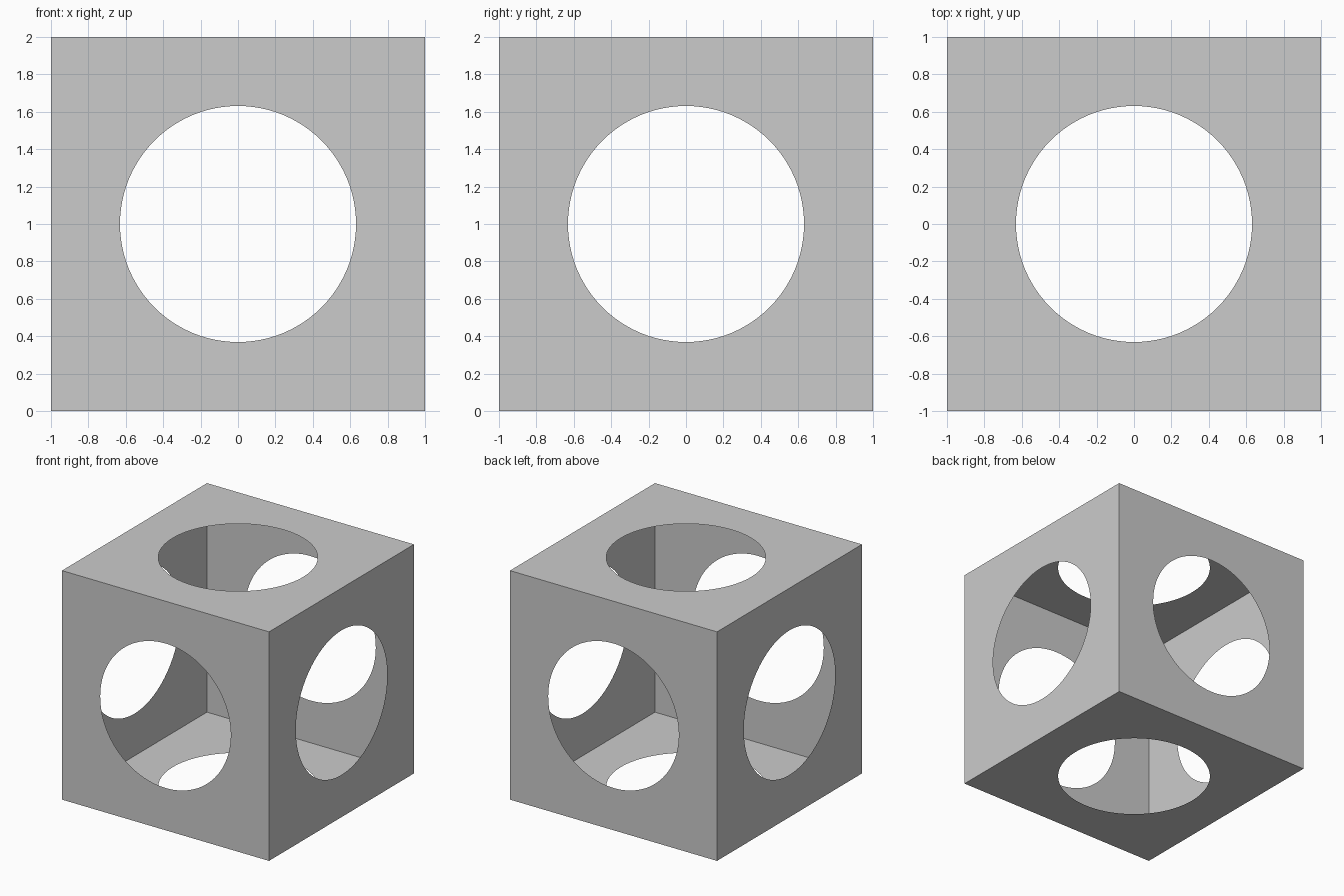
import bpy, bmesh
from math import cos, sin, pi
from mathutils import Matrix, Vector

if "Cube" in bpy.data.objects:
    bpy.data.objects.remove(bpy.data.objects["Cube"])

SEG = 96        # divisible by 8 so the square corners are hit exactly
RADIUS = 0.631
HALF = 1.0

bm = bmesh.new()


def add_panel(rot):
    """Thin square panel with a round hole, facing +z before rotation."""
    inner, outer = [], []
    for i in range(SEG):
        c, s = cos(2 * pi * i / SEG), sin(2 * pi * i / SEG)
        k = HALF / max(abs(c), abs(s))
        inner.append(bm.verts.new(rot @ Vector((RADIUS * c, RADIUS * s, HALF))))
        outer.append(bm.verts.new(rot @ Vector((k * c, k * s, HALF))))
    for i in range(SEG):
        j = (i + 1) % SEG
        bm.faces.new((inner[i], outer[i], outer[j], inner[j]))


# Top, bottom, front and back panels
for q in range(4):
    add_panel(Matrix.Rotation(q * pi / 2, 3, 'X'))
# Left and right panels
for sign in (-1, 1):
    add_panel(Matrix.Rotation(sign * pi / 2, 3, 'Y'))

# Weld the panels into one hollow box standing on the ground
bmesh.ops.remove_doubles(bm, verts=bm.verts, dist=1e-4)
bmesh.ops.translate(bm, verts=bm.verts, vec=(0, 0, HALF))

mesh = bpy.data.meshes.new("hollow_cube_shell")
bm.to_mesh(mesh)
bm.free()
obj = bpy.data.objects.new("hollow_cube_shell", mesh)
bpy.context.collection.objects.link(obj)
